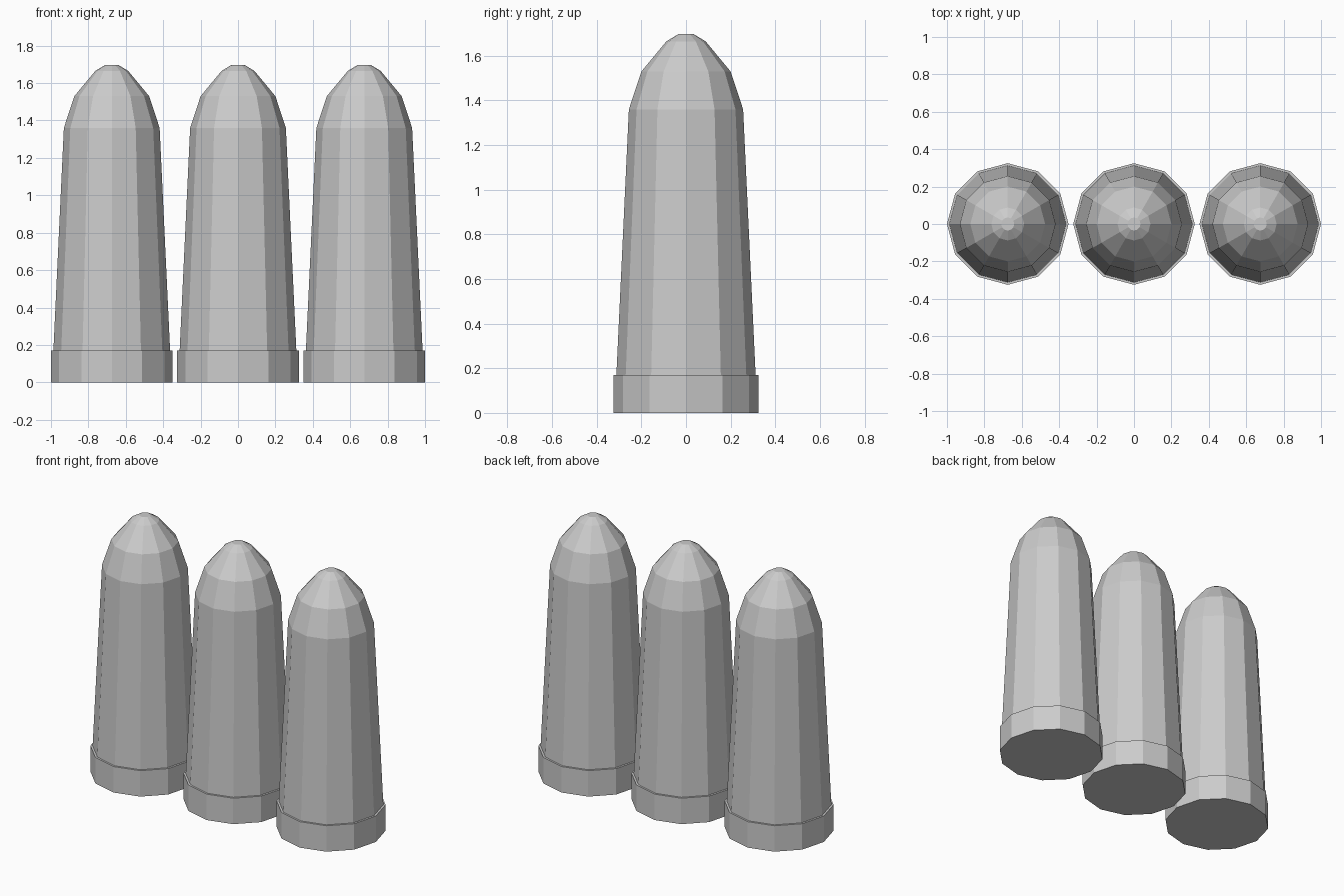
import bpy
import bmesh
import math

cube = bpy.data.objects.get("Cube")
if cube:
    bpy.data.objects.remove(cube, do_unlink=True)

SIDES = 12
SPACING = 0.675

grey = bpy.data.materials.new("plain_grey")
grey.use_nodes = True
colour = (0.6, 0.6, 0.6, 1)
grey.diffuse_color = colour
grey.node_tree.nodes["Principled BSDF"].inputs["Base Color"].default_value = colour


def turned(name, profile, x):
    """Low-poly turned solid from (radius, height) pairs, capped at both ends."""
    bm = bmesh.new()
    rings = []
    for r, z in profile:
        angles = [math.tau * i / SIDES for i in range(SIDES)]
        rings.append([bm.verts.new((r * math.cos(a), r * math.sin(a), z)) for a in angles])
    for low, high in zip(rings, rings[1:]):
        for i in range(SIDES):
            j = (i + 1) % SIDES
            bm.faces.new((low[i], low[j], high[j], high[i]))
    bm.faces.new(rings[0][::-1])
    bm.faces.new(rings[-1])
    mesh = bpy.data.meshes.new(name)
    bm.to_mesh(mesh)
    bm.free()
    mesh.materials.append(grey)
    obj = bpy.data.objects.new(name, mesh)
    obj.location.x = x
    bpy.context.collection.objects.link(obj)


# Base collar, then tapered shaft with rounded nose, as one stepped profile
PROFILE = [(0.325, 0), (0.325, 0.17), (0.312, 0.17), (0.256, 1.36),
           (0.2, 1.53), (0.088, 1.665), (0.035, 1.697)]

# Row of three identical rounds
for side, label in ((-1, "right"), (0, "middle"), (1, "left")):
    turned(label + "_round", PROFILE, side * SPACING)
